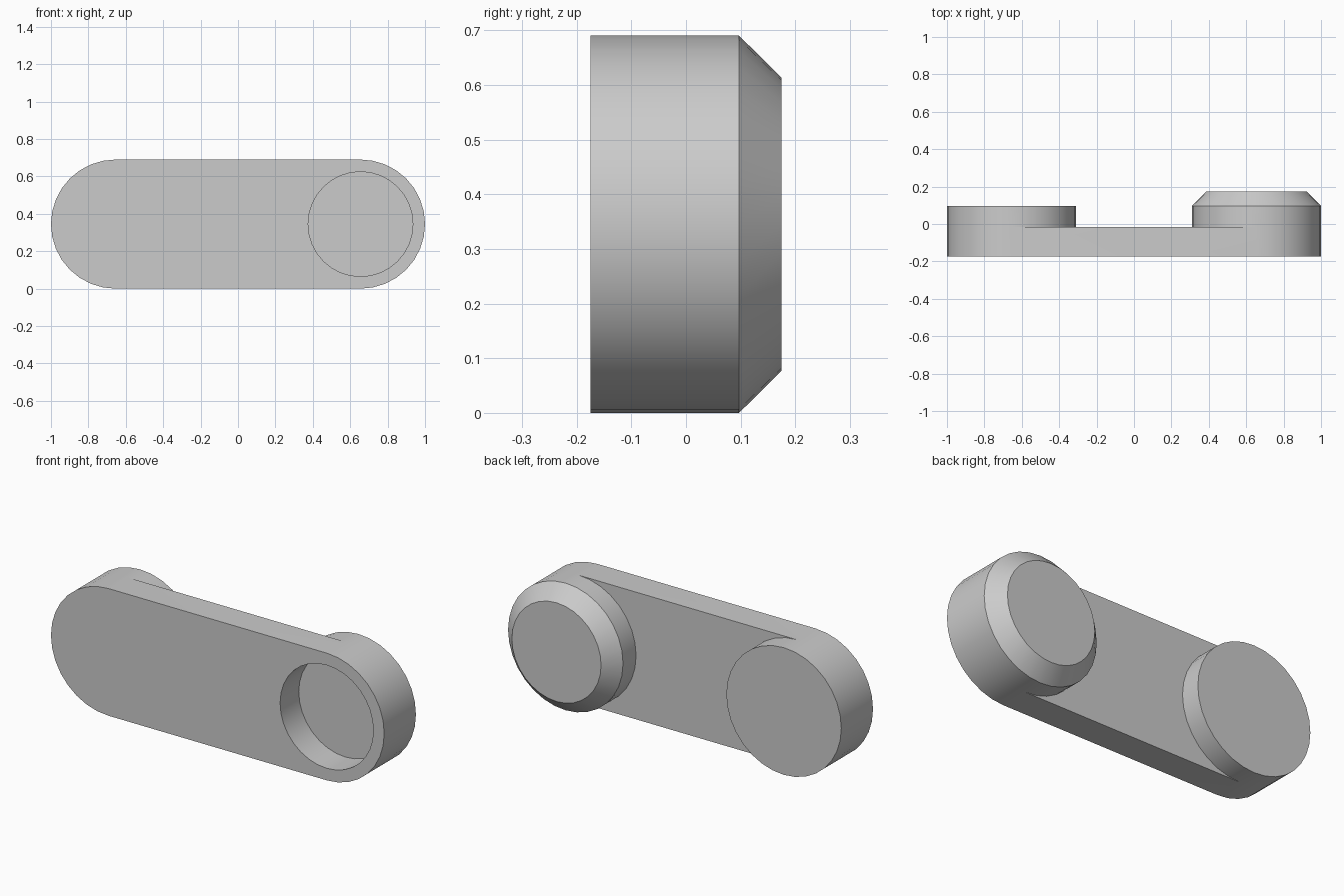
import bpy
import bmesh
from math import cos, sin, pi, radians

cube = bpy.data.objects.get("Cube")
if cube:
    bpy.data.objects.remove(cube, do_unlink=True)

N = 32                      # sides of each round end
HALF = N // 2
R, CX = 0.345, 0.655        # end radius and centre offset
FRONT, PLATE, BOSS, TIP = -0.175, -0.015, 0.097, 0.175

bm = bmesh.new()


def ring(side, radius, y, count=N):
    """Circle of vertices; the first half lies on the outer end."""
    verts = []
    for i in range(count):
        a = -pi / 2 + 2 * pi * i / N
        verts.append(bm.verts.new((side * (CX + radius * cos(a)), y, R + radius * sin(a))))
    return verts


def bridge(a, b, first=0, last=N):
    for i in range(first, last):
        j = (i + 1) % N
        bm.faces.new((a[i], a[j], b[j], b[i]))


def end(side):
    """Round end: outer wall over the full depth, inner wall above the plate."""
    front = ring(side, R, FRONT, HALF + 1)
    mid = ring(side, R, PLATE)
    back = ring(side, R, BOSS)
    bridge(front, mid, 0, HALF)
    bridge(mid, back)
    return front, mid, back


lf, lm, lb = end(1)
rf, rm, rb = end(-1)

# straight top and bottom of the plate
bm.faces.new((lf[0], rf[0], rm[0], lm[0]))
bm.faces.new((lf[HALF], rf[HALF], rm[HALF], lm[HALF]))

# recessed back of the plate between the two bosses
arc_l = lm[HALF:] + [lm[0]]
arc_r = rm[HALF:] + [rm[0]]
web = bm.faces.new(arc_l + arc_r[::-1])
bmesh.ops.triangulate(bm, faces=[web])

# plain boss cap, and chamfered boss on the other end
bm.faces.new(rb)
tip = ring(1, 0.268, TIP)
bridge(lb, tip)
bm.faces.new(tip)

# round socket in the front, with a flat floor
rim = ring(1, 0.28, FRONT)
floor = ring(1, 0.28, PLATE)
bridge(rim, floor)
bm.faces.new(floor)

# front face around the socket
outline = lf + rf[::-1]
edges = []
for loop in (outline, rim):
    for a, b in zip(loop, loop[1:] + loop[:1]):
        edges.append(bm.edges.get((a, b)) or bm.edges.new((a, b)))
bmesh.ops.triangle_fill(bm, edges=edges, use_beauty=True, use_dissolve=False, normal=(0, -1, 0))
bmesh.ops.recalc_face_normals(bm, faces=bm.faces)

mesh = bpy.data.meshes.new("link_arm")
bm.to_mesh(mesh)
bm.free()

# plain grey material
grey = bpy.data.materials.new("light_grey")
grey.use_nodes = True
colour = (0.6, 0.6, 0.6, 1)
grey.diffuse_color = colour
grey.node_tree.nodes["Principled BSDF"].inputs["Base Color"].default_value = colour
mesh.materials.append(grey)

arm = bpy.data.objects.new("link_arm", mesh)
bpy.context.collection.objects.link(arm)
bpy.ops.object.select_all(action="DESELECT")
arm.select_set(True)
bpy.context.view_layer.objects.active = arm
bpy.ops.object.shade_smooth_by_angle(angle=radians(30))
